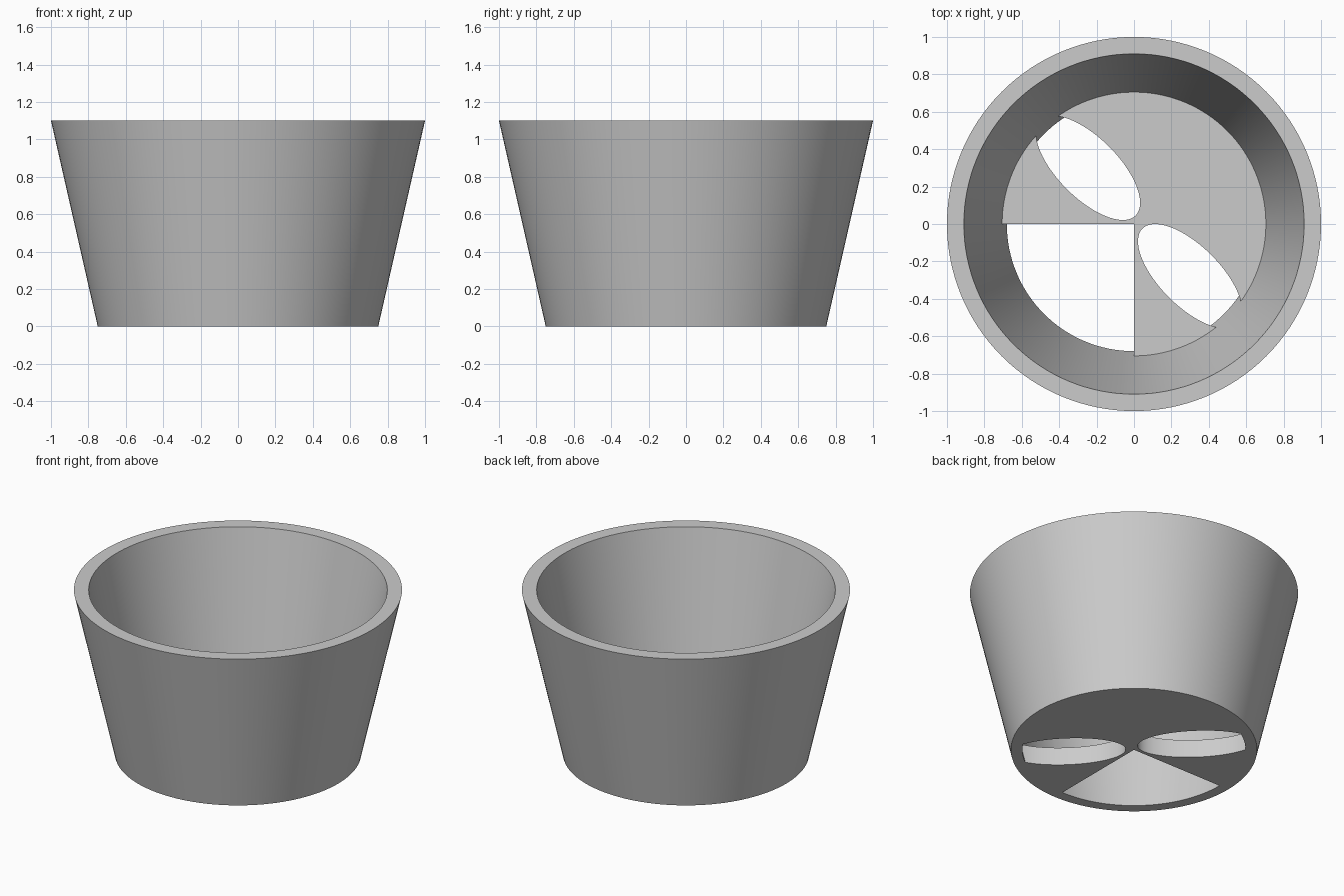
import bpy
import math

cube = bpy.data.objects.get("Cube")
if cube:
    bpy.data.objects.remove(cube, do_unlink=True)

HEIGHT = 1.1
FLOOR = 0.12
SIDES = 128
INNER_BASE, INNER_TOP = 0.68, 0.91
SLOPE = (INNER_TOP - INNER_BASE) / HEIGHT

grey = bpy.data.materials.new("plain grey")
grey.use_nodes = True
colour = (0.6, 0.6, 0.6, 1)
grey.diffuse_color = colour
grey.node_tree.nodes["Principled BSDF"].inputs["Base Color"].default_value = colour


def frustum(name, r_low, r_high, z_low, z_high):
    bpy.ops.mesh.primitive_cone_add(
        vertices=SIDES, radius1=r_low, radius2=r_high, depth=z_high - z_low,
        location=(0, 0, (z_low + z_high) / 2))
    obj = bpy.context.object
    obj.name = name
    return obj


def subtract(target, cutter):
    """Cut one solid from another, then discard the cutter."""
    cutter.hide_render = True
    mod = target.modifiers.new("cut", "BOOLEAN")
    mod.operation = "DIFFERENCE"
    mod.solver = "EXACT"
    mod.object = cutter
    bpy.ops.object.select_all(action="DESELECT")
    target.select_set(True)
    bpy.context.view_layer.objects.active = target
    bpy.ops.object.modifier_apply(modifier=mod.name)
    bpy.data.objects.remove(cutter, do_unlink=True)


# Floor slab with a missing quarter and two oval openings
slab = frustum("floor_slab", 1.2, 1.2, -0.5, FLOOR)
bpy.ops.mesh.primitive_cube_add(size=2, location=(-1, -1, 0))
quarter = bpy.context.object
quarter.scale = (1, 1, 0.8)
quarter.location = (-1, -1, 0)
subtract(slab, quarter)

for x, y in ((-0.246, 0.30), (0.30, -0.279)):
    oval = frustum("oval_cutter", 1, 1, -0.8, 0.8)
    oval.scale = (0.36, 0.16, 1)
    oval.rotation_euler.z = math.radians(-45)
    oval.location = (x, y, 0)
    subtract(slab, oval)

# Tapered hollow, kept clear of the floor slab
over = 0.1
hollow = frustum("hollow", INNER_BASE - SLOPE * over, INNER_TOP + SLOPE * over,
                 -over, HEIGHT + over)
subtract(hollow, slab)

# Tapered cup wall and floor
cup = frustum("cup", 0.75, 1.0, 0, HEIGHT)
subtract(cup, hollow)
cup.data.materials.clear()
cup.data.materials.append(grey)
bpy.ops.object.shade_smooth_by_angle(angle=math.radians(30))
